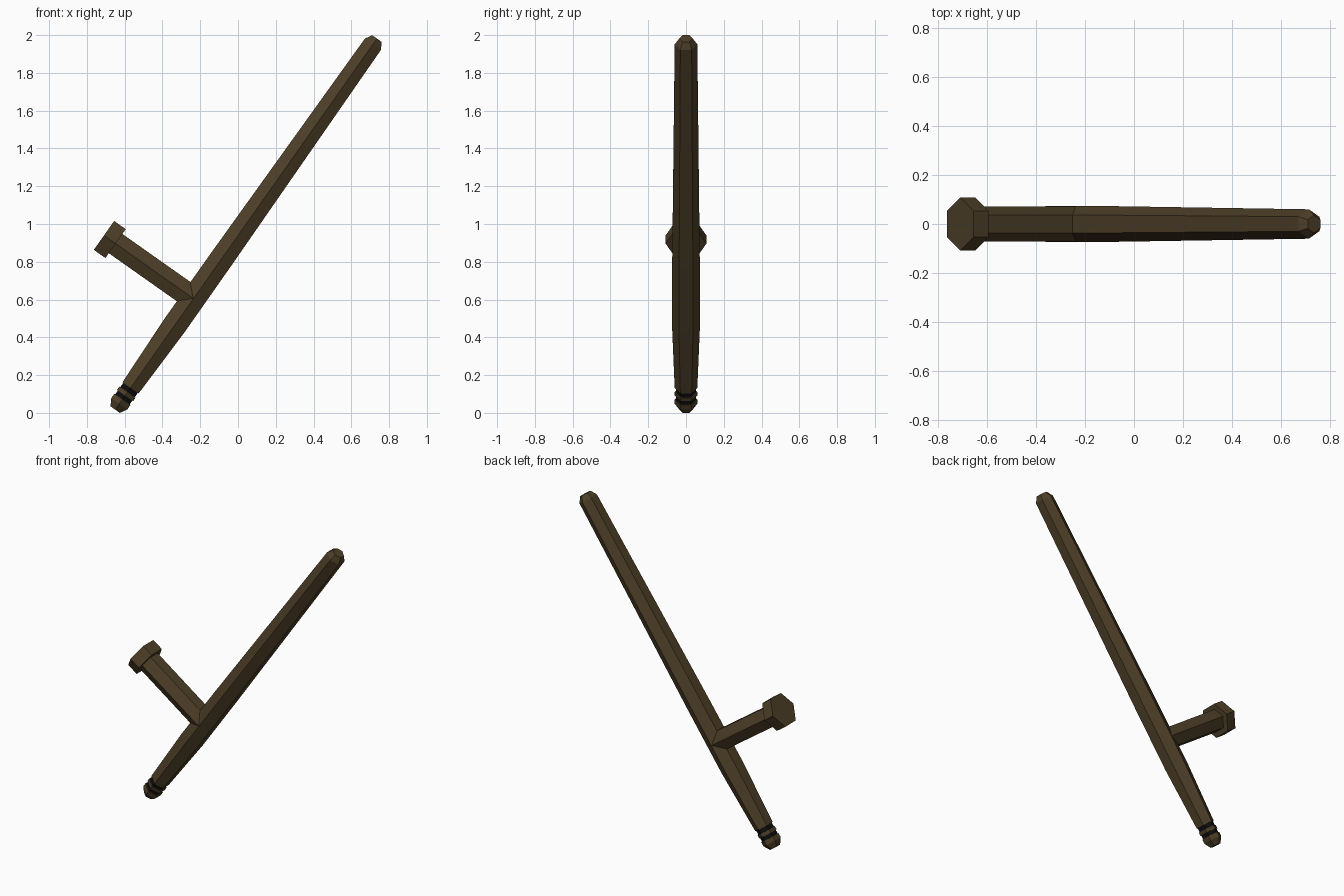
import bpy, bmesh, math
from mathutils import Vector

if "Cube" in bpy.data.objects:
    bpy.data.objects.remove(bpy.data.objects["Cube"])

A = math.radians(54.8)
U = Vector((math.cos(A), 0, math.sin(A)))       # along the shaft
V = Vector((-math.sin(A), 0, math.cos(A)))      # along the side handle
Y = Vector((0, 1, 0))
BASE = Vector((-0.569, 0, 0.1325))              # lower end of the shaft


def material(name, rgb):
    m = bpy.data.materials.new(name)
    m.diffuse_color = (*rgb, 1)
    m.use_nodes = True
    m.node_tree.nodes["Principled BSDF"].inputs["Base Color"].default_value = m.diffuse_color
    return m


WOOD = material("dark_wood", (0.075, 0.05, 0.021))
BLACK = material("black_band", (0.004, 0.004, 0.004))


def hex_loft(name, origin, axis, side, stations, mat):
    """Capped six-sided loft; stations are (distance along axis, radius)."""
    bm = bmesh.new()
    rings = []
    for d, r in stations:
        ring = []
        for i in range(6):
            a = i * math.pi / 3
            ring.append(bm.verts.new(origin + axis * d + (Y * math.cos(a) + side * math.sin(a)) * r))
        rings.append(ring)
    for lo, hi in zip(rings, rings[1:]):
        for i in range(6):
            j = (i + 1) % 6
            bm.faces.new((lo[i], lo[j], hi[j], hi[i]))
    bm.faces.new(rings[0])
    bm.faces.new(rings[-1])
    bmesh.ops.recalc_face_normals(bm, faces=bm.faces[:])
    me = bpy.data.meshes.new(name)
    bm.to_mesh(me)
    bm.free()
    me.materials.append(mat)
    ob = bpy.data.objects.new(name, me)
    bpy.context.collection.objects.link(ob)
    return ob


# Main shaft: swollen near the handle, bevelled tip
hex_loft("shaft", BASE, U, V,
         [(0, 0.060), (0.403, 0.074), (0.828, 0.073), (2.226, 0.060), (2.263, 0.036)], WOOD)

# Grooved end: black bands, collar and pommel
hex_loft("upper_band", BASE, U, V, [(-0.028, 0.054), (0, 0.054)], BLACK)
hex_loft("collar", BASE, U, V, [(-0.05, 0.060), (-0.028, 0.060)], WOOD)
hex_loft("lower_band", BASE, U, V, [(-0.075, 0.054), (-0.05, 0.054)], BLACK)
hex_loft("pommel", BASE, U, V, [(-0.141, 0.035), (-0.103, 0.060), (-0.075, 0.060)], WOOD)

# Side handle with its wide knob
GRIP = BASE + U * 0.5785
hex_loft("side_handle", GRIP, V, U, [(0, 0.072), (0.51, 0.072)], WOOD)
hex_loft("handle_knob", GRIP, V, U, [(0.505, 0.108), (0.58, 0.108)], WOOD)
